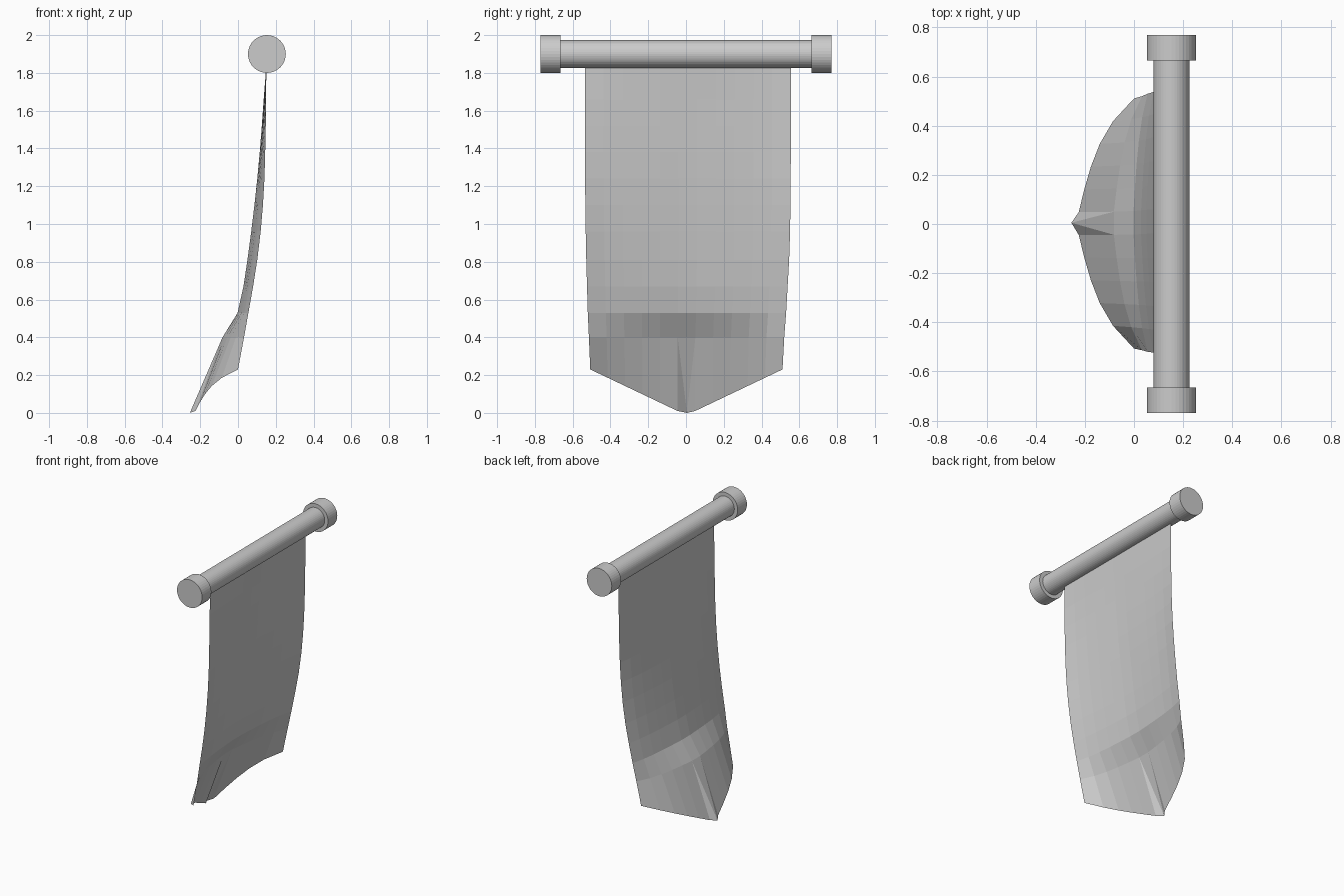
import bpy, bmesh, math

if "Cube" in bpy.data.objects:
    bpy.data.objects.remove(bpy.data.objects["Cube"])

ROD_X, ROD_Z = 0.153, 1.9


def add_cylinder(name, radius, y0, y1):
    bpy.ops.mesh.primitive_cylinder_add(
        vertices=40, radius=radius, depth=y1 - y0,
        location=(ROD_X, (y0 + y1) / 2, ROD_Z), rotation=(math.pi / 2, 0, 0))
    bpy.context.object.name = name


# Hanging rod and its two end caps
add_cylinder("rod", 0.073, -0.70, 0.70)
add_cylinder("end_cap_left", 0.1, -0.77, -0.665)
add_cylinder("end_cap_right", 0.1, 0.665, 0.77)

# Cloth rows: height, x at centre, x at side edges, half width, y centre
rows = [
    (1.84, 0.150, 0.150, 0.545, 0.010),
    (1.66, 0.136, 0.149, 0.545, 0.010),
    (1.52, 0.126, 0.147, 0.545, 0.010),
    (1.38, 0.115, 0.144, 0.545, 0.010),
    (1.24, 0.102, 0.140, 0.544, 0.010),
    (1.10, 0.087, 0.132, 0.543, 0.010),
    (0.96, 0.070, 0.120, 0.541, 0.010),
    (0.81, 0.050, 0.102, 0.537, 0.009),
    (0.67, 0.029, 0.080, 0.531, 0.007),
    (0.53, -0.002, 0.055, 0.525, 0.005),
    (0.40, -0.082, 0.032, 0.517, 0.003),
    (None, -0.225, 0.000, 0.509, 0.002),
]
# How far each column curls from the centre (0) to the side edge (1)
curl = [0, 0.10, 0.22, 0.38, 0.62, 1]

bm = bmesh.new()
grid = []
for z, xc, xe, half, yc in rows:
    line = []
    for i in range(-11, 12, 2):
        k = (abs(i) - 1) // 2
        # The last row follows the pointed hem
        height = z if z is not None else 0.01 + 0.22 * k / 5
        line.append(bm.verts.new((xc + (xe - xc) * curl[k], yc + half * i / 11, height)))
    grid.append(line)
tip = bm.verts.new((-0.255, 0.005, 0))

for r in range(len(grid) - 1):
    for c in range(11):
        a, b = grid[r][c], grid[r][c + 1]
        d, e = grid[r + 1][c], grid[r + 1][c + 1]
        if r == len(grid) - 2 and c == 5:
            # Centre strip folds into the pointed tip
            for f in ((a, d, tip), (a, tip, b), (b, tip, e)):
                bm.faces.new(f)
        else:
            bm.faces.new((a, d, e, b))

mesh = bpy.data.meshes.new("banner_cloth")
bm.to_mesh(mesh)
bm.free()
bpy.context.collection.objects.link(bpy.data.objects.new("banner_cloth", mesh))
